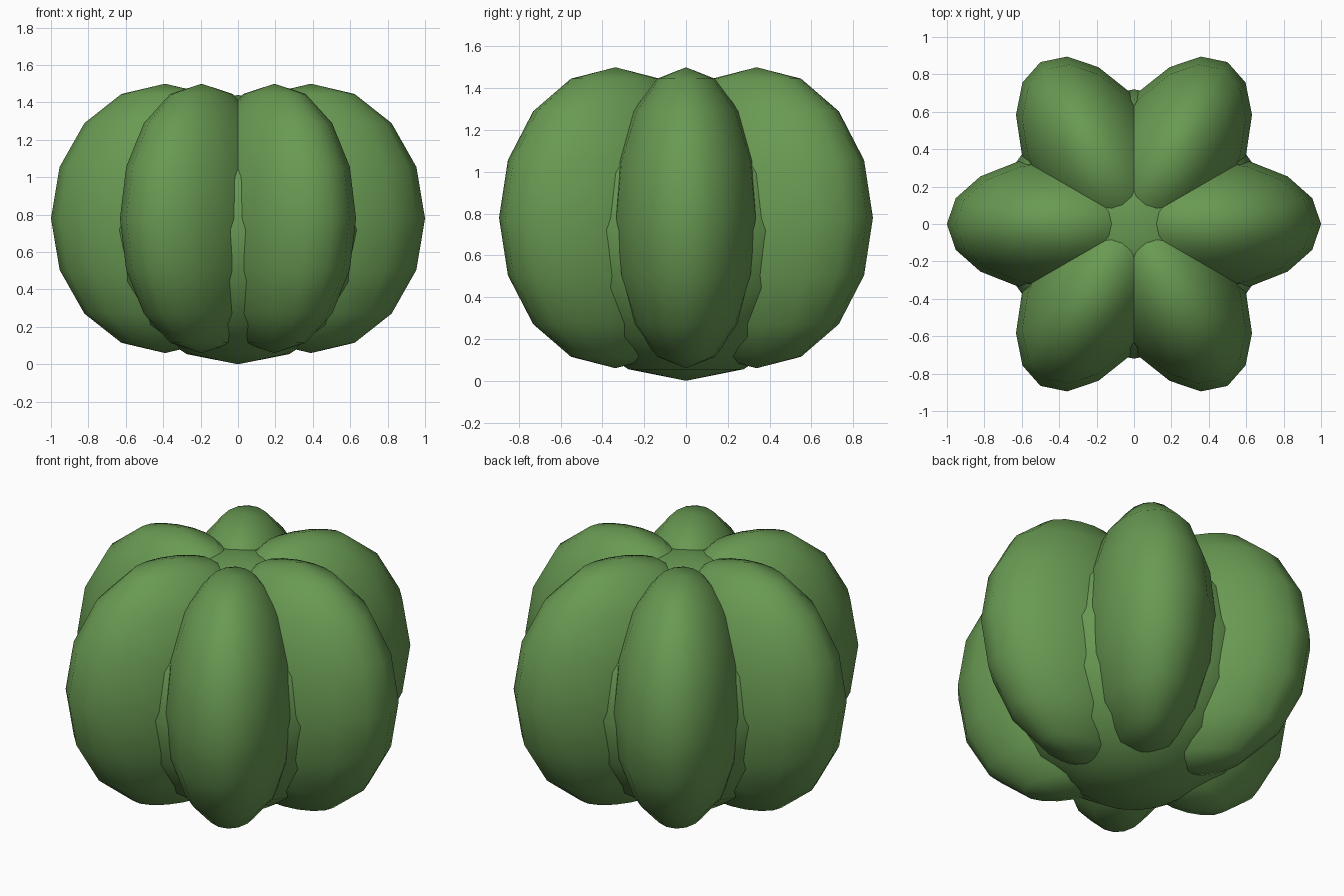
import bpy
from math import cos, sin, radians

if "Cube" in bpy.data.objects:
    bpy.data.objects.remove(bpy.data.objects["Cube"])

green = bpy.data.materials.new("plant_green")
green.diffuse_color = (0.14, 0.32, 0.085, 1)
green.use_nodes = True
green.node_tree.nodes["Principled BSDF"].inputs["Base Color"].default_value = green.diffuse_color


def ellipsoid(name, loc, scale, turn=0.0):
    bpy.ops.mesh.primitive_uv_sphere_add(segments=16, ring_count=8, radius=1,
                                         location=loc, rotation=(0, 0, turn))
    ob = bpy.context.object
    ob.name = name
    ob.scale = scale
    bpy.ops.object.transform_apply(location=False, rotation=False, scale=True)
    bpy.ops.object.shade_smooth()
    ob.data.materials.append(green)
    return ob


# Round core, seen in the grooves and at the top and bottom
ellipsoid("core", (0, 0, 0.72), (0.72, 0.72, 0.72))

# Six bulging ribs around the core
for i in range(6):
    a = radians(60 * i)
    ellipsoid(f"rib_{i + 1}", (0.39 * cos(a), 0.39 * sin(a), 0.78),
              (0.61, 0.36, 0.72), a)
